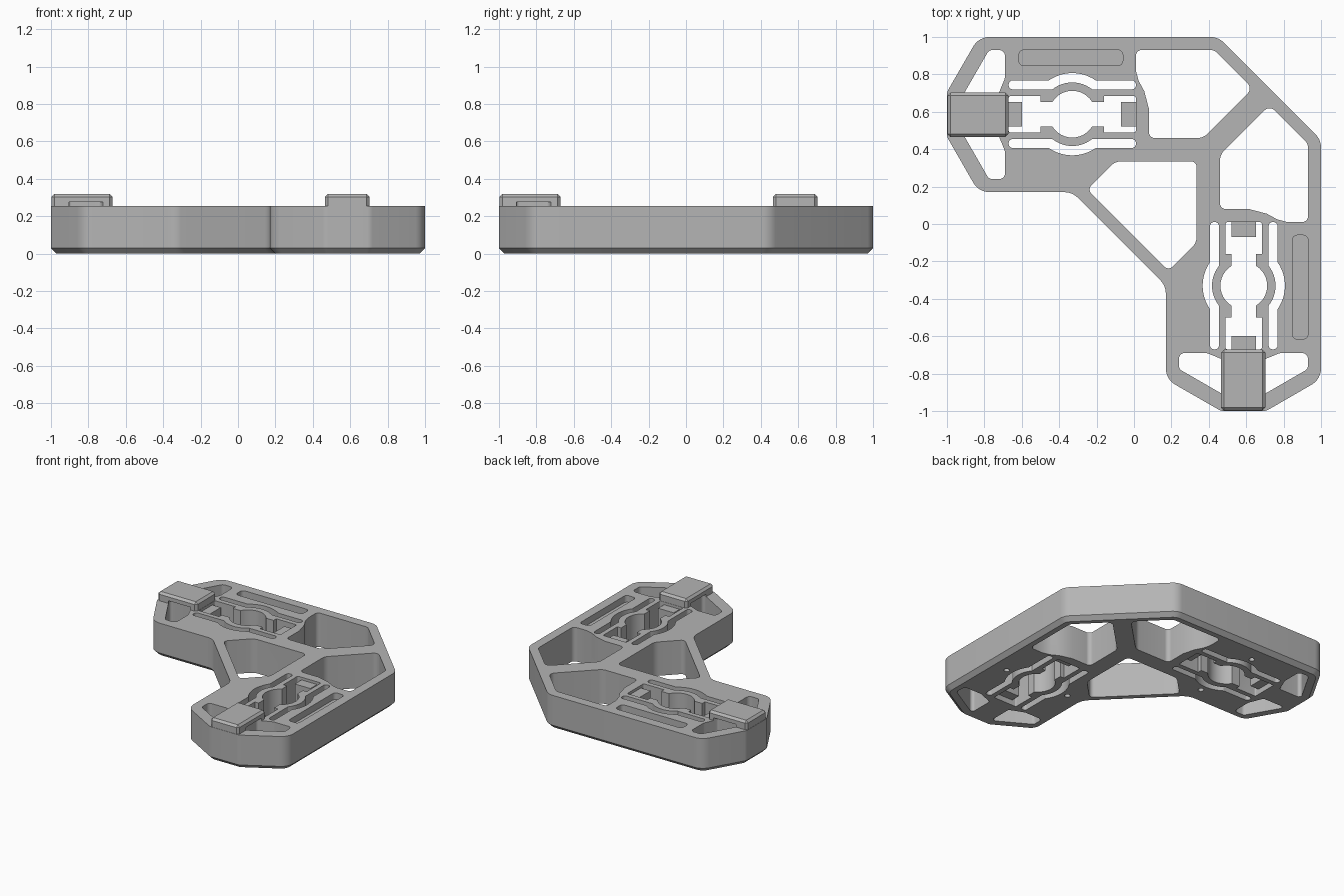
import bpy, bmesh, math
from mathutils import Vector

if "Cube" in bpy.data.objects:
    bpy.data.objects.remove(bpy.data.objects["Cube"], do_unlink=True)

TOP = 0.255
CX, CY = -0.33, 0.587      # centre of the spring cutout in the left arm

grey = bpy.data.materials.new("plain_grey")
grey.use_nodes = True
COLOUR = (0.46, 0.46, 0.46, 1)
grey.diffuse_color = COLOUR
grey.node_tree.nodes["Principled BSDF"].inputs["Base Color"].default_value = COLOUR


def rounded(corners, segs=6):
    """Closed outline from (x, y, radius) corners."""
    out, n = [], len(corners)
    for i, (x, y, r) in enumerate(corners):
        p = Vector((x, y))
        if not r:
            out.append((x, y))
            continue
        a = (Vector(corners[i - 1][:2]) - p).normalized()
        b = (Vector(corners[(i + 1) % n][:2]) - p).normalized()
        half = a.angle(b) / 2
        t = r / math.tan(half)
        c = p + (a + b).normalized() * (r / math.sin(half))
        s, e = p + a * t - c, p + b * t - c
        for k in range(segs + 1):
            d = s.lerp(e, k / segs).normalized() * r
            out.append(tuple(c + d))
    return out


def arc(r, v, sign=1, steps=12):
    """Arc bulging to +v, cut off at height v, running along +u when sign is 1."""
    start = math.asin(v / r)
    pts = []
    for k in range(steps + 1):
        a = math.pi - start - k * (math.pi - 2 * start) / steps
        pts.append((sign * r * math.cos(a), r * math.sin(a), 0))
    return pts


def prism(bm, pts, z0, z1):
    """Add an upright prism and return its bottom face."""
    low = [bm.verts.new((x, y, z0)) for x, y in pts]
    high = [bm.verts.new((x, y, z1)) for x, y in pts]
    faces = [bm.faces.new(low), bm.faces.new(high)]
    for i in range(len(pts)):
        faces.append(bm.faces.new((low[i - 1], low[i], high[i], high[i - 1])))
    bmesh.ops.recalc_face_normals(bm, faces=faces)
    return faces[0]


def finish(bm, name):
    mesh = bpy.data.meshes.new(name)
    bm.to_mesh(mesh)
    bm.free()
    mesh.materials.append(grey)
    obj = bpy.data.objects.new(name, mesh)
    bpy.context.collection.objects.link(obj)
    return obj


def activate(obj):
    bpy.ops.object.select_all(action='DESELECT')
    obj.select_set(True)
    bpy.context.view_layer.objects.active = obj


def cut(obj, cutter):
    mod = obj.modifiers.new("cut", 'BOOLEAN')
    mod.operation, mod.solver, mod.object = 'DIFFERENCE', 'EXACT', cutter
    activate(obj)
    bpy.ops.object.modifier_apply(modifier=mod.name)


def swap(pts):
    """Mirror an outline across the diagonal, onto the other arm."""
    return [(y, x) for x, y in pts]


def both(pts):
    return (pts, swap(pts))


def place(corners, flip=1):
    """Move spring-local corners to the arm, optionally mirrored in v."""
    return rounded([(CX + u, CY + flip * v, r) for u, v, r in corners], 4)


def rect(x0, x1, y0, y1, r=0):
    return rounded([(x0, y0, r), (x1, y0, r), (x1, y1, r), (x0, y1, r)])


# Body: L-shaped plate with chamfered underside
half = [(-0.33, 0.17, 0.1), (-0.83, 0.17, 0.1), (-1, 0.466, 0.06),
        (-1, 0.706, 0.06), (-0.83, 1, 0.1), (0.45, 1, 0.1)]
outline = half + [(y, x, r) for x, y, r in reversed(half)]
bm = bmesh.new()
base = prism(bm, rounded(outline), 0, TOP)
bmesh.ops.bevel(bm, geom=list(base.edges), offset=0.03, segments=1, affect='EDGES')
body = finish(bm, "body")

# Through holes
through = [
    rounded([(-0.775, 0.93, 0.03), (-0.69, 0.93, 0.03), (-0.69, 0.78, 0.05),
             (-0.735, 0.67, 0.02), (-0.925, 0.67, 0.02)]),
    rounded([(-0.775, 0.24, 0.03), (-0.69, 0.24, 0.03), (-0.69, 0.39, 0.05),
             (-0.735, 0.5, 0.02), (-0.925, 0.5, 0.02)]),
    rounded([(0.01, 0.93, 0.03), (0.43, 0.93, 0.05), (0.635, 0.725, 0.04),
             (0.37, 0.46, 0.07), (0.08, 0.46, 0.03), (0.08, 0.615, 0),
             (0.055, 0.71, 0), (0.025, 0.765, 0), (0.01, 0.82, 0)]),
]
END = 0.34
strip = ([(-END, 0.133, 0.02)] + arc(0.17, 0.133) + [(END, 0.133, 0.02), (END, 0.18, 0.02)]
         + arc(0.22, 0.18, -1) + [(-END, 0.18, 0.02)])
through += [place(strip), place(strip, -1)]

# Spring cavity, symmetric about both of its axes
step = [(-END, 0.097, 0.01), (-0.17, 0.097, 0), (-0.17, 0.065, 0)]
upper = step + arc(0.125, 0.065) + [(-u, v, r) for u, v, r in reversed(step)]
through.append(place(upper + [(-u, -v, r) for u, v, r in upper]))

bm = bmesh.new()
for pts in through:
    for p in both(pts):
        prism(bm, p, -0.1, TOP + 0.02)
prism(bm, rounded([(0.335, 0.335, 0.03), (-0.1, 0.335, 0.08), (-0.25, 0.185, 0.03),
                   (0.185, -0.25, 0.03), (0.335, -0.1, 0.08)]), -0.1, TOP + 0.02)

# Shallow label recess on top and small dimples underneath
for p in both(rect(-0.615, -0.06, 0.847, 0.93, 0.025)):
    prism(bm, p, TOP - 0.05, TOP + 0.02)
for side in (-1, 1):
    ring = [(CX + 0.02 * math.cos(k * math.pi / 8),
             CY + side * 0.27 + 0.02 * math.sin(k * math.pi / 8)) for k in range(16)]
    for p in both(ring):
        prism(bm, p, -0.1, 0.03)
cutter = finish(bm, "hole_cutter")
cutter.hide_render = True
cut(body, cutter)
parts = [body]

# Raised clips at the arm tips, notched over the tip holes
for name, p in zip(("right_clip", "front_clip"), both(rect(-0.998, -0.672, 0.465, 0.702))):
    bm = bmesh.new()
    prism(bm, p, TOP - 0.02, 0.32)
    edges = [e for e in bm.edges if max(v.co.z for v in e.verts) > TOP]
    bmesh.ops.bevel(bm, geom=edges, offset=0.016, segments=1, affect='EDGES')
    clip = finish(bm, name)
    cut(clip, cutter)
    parts.append(clip)
bpy.data.objects.remove(cutter, do_unlink=True)

# Stop tabs at both ends of each spring cavity
for label, x0, x1 in (("outer_tab", -0.69, -0.6), ("inner_tab", -0.07, 0.03)):
    for arm, p in zip(("right_", "front_"), both(rect(x0, x1, CY - 0.065, CY + 0.065))):
        bm = bmesh.new()
        prism(bm, p, 0.04, TOP - 0.02)
        parts.append(finish(bm, arm + label))

for obj in parts:
    activate(obj)
    bpy.ops.object.shade_smooth_by_angle(angle=math.radians(30))
